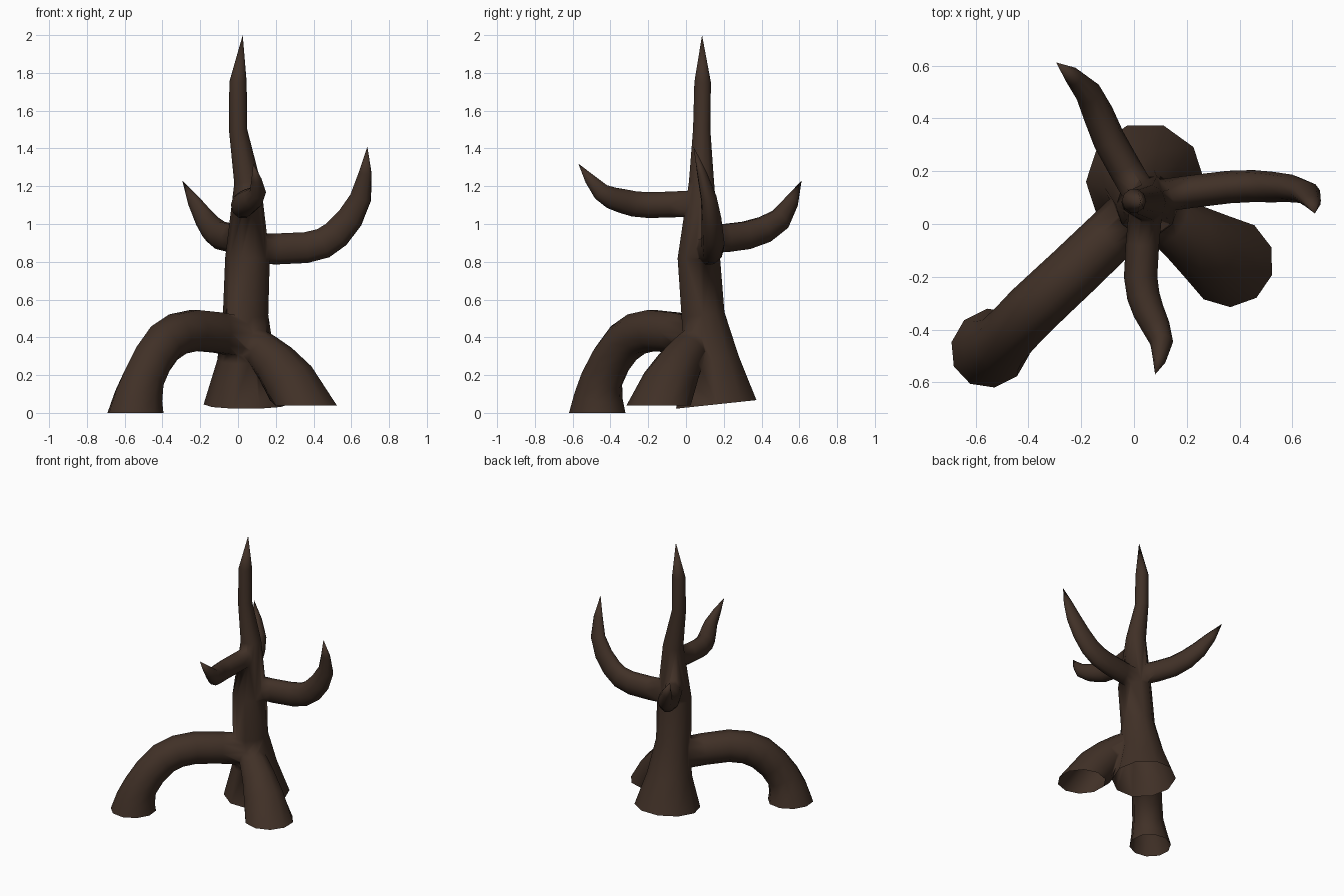
import bpy, bmesh, math
from mathutils import Vector

if "Cube" in bpy.data.objects:
    bpy.data.objects.remove(bpy.data.objects["Cube"])

bark = bpy.data.materials.new("dark_bark")
bark.diffuse_color = (0.052, 0.030, 0.020, 1)
bark.use_nodes = True
bark.node_tree.nodes["Principled BSDF"].inputs["Base Color"].default_value = bark.diffuse_color
SIDES = 10


def smooth_path(pts, steps):
    """Catmull-Rom curve through the control points."""
    P = [Vector(p) for p in pts]
    P = [2 * P[0] - P[1]] + P + [2 * P[-1] - P[-2]]
    out = []
    for a, b, c, d in zip(P, P[1:], P[2:], P[3:]):
        for k in range(steps):
            t = k / steps
            out.append(b + (c - a) * (t / 2) + (2 * a - 5 * b + 4 * c - d) * (t * t / 2)
                       + (3 * b - a - 3 * c + d) * (t ** 3 / 2))
    return out + [P[-2]]


def limb(name, pts, radius=None, across=1.0, steps=2, side=None, foot=False):
    """Tube along a path. Points carry their radius, or a radius tapers to a tip."""
    path = smooth_path(pts, steps)
    P = [p.to_3d() if len(p) == 4 else p for p in path]
    P = [Vector((p[0], p[1], p[2])) for p in path]
    last = len(P) - 1
    R = [radius * (1 - (i / last) ** 4) if radius else path[i][3] for i in range(last + 1)]
    d = P[-1] - P[0]
    side = Vector(side) if side else Vector((-d.y, d.x, 0)).normalized()
    bm = bmesh.new()
    rings = []
    for i, p in enumerate(P):
        if R[i] < 0.001:
            rings.append([bm.verts.new(p)])
            continue
        t = (P[min(i + 1, last)] - P[max(i - 1, 0)]).normalized()
        if foot and i == last:
            t = Vector((0, 0, -1))
        u = (side - t * side.dot(t)).normalized()
        v = t.cross(u)
        rings.append([bm.verts.new(p + (u * across * math.cos(a) + v * math.sin(a)) * R[i])
                      for a in (math.tau * k / SIDES for k in range(SIDES))])
    for a, b in zip(rings, rings[1:]):
        for k in range(SIDES):
            m = (k + 1) % SIDES
            bm.faces.new((a[k], a[m], b[0]) if len(b) == 1 else (a[k], a[m], b[m], b[k]))
    bm.faces.new(rings[0])
    if len(rings[-1]) > 1:
        bm.faces.new(rings[-1])
    bmesh.ops.recalc_face_normals(bm, faces=bm.faces)
    me = bpy.data.meshes.new(name)
    bm.to_mesh(me)
    bm.free()
    me.materials.append(bark)
    ob = bpy.data.objects.new(name, me)
    bpy.context.collection.objects.link(ob)
    return ob


# trunk with flared base and pointed top
trunk = limb("tree", [
    (0.043, 0.16, 0.045, 0.225), (0.043, 0.135, 0.28, 0.153), (0.04, 0.09, 0.52, 0.12),
    (0.05, 0.068, 0.82, 0.118), (0.05, 0.082, 1.22, 0.07), (0, 0.083, 1.5, 0.048),
    (0, 0.088, 1.75, 0.046), (0.025, 0.085, 2, 0)], steps=1, side=(1, 0, 0))

# roots
arch = limb("arched_root", [
    (0.03, 0.07, 0.40, 0.11), (-0.23, -0.18, 0.437, 0.113), (-0.39, -0.33, 0.37, 0.115),
    (-0.5, -0.445, 0.18, 0.118), (-0.543, -0.47, 0, 0.157)], across=0.93, foot=True)
short = limb("short_root", [
    (0.06, 0.06, 0.38, 0.09), (0.2, -0.035, 0.26, 0.12), (0.36, -0.145, 0.04, 0.17)], foot=True)

# branches
right = limb("right_branch", [
    (0.05, 0.10, 0.87), (0.36, 0.14, 0.875), (0.52, 0.14, 0.945),
    (0.65, 0.12, 1.14), (0.685, 0.04, 1.41)], radius=0.086, across=0.72)
front = limb("front_branch", [
    (0.045, 0.06, 1.11), (0.025, -0.2, 1.1), (0.055, -0.33, 1.12),
    (0.105, -0.45, 1.17), (0.08, -0.57, 1.32)], radius=0.072, across=0.88)
back = limb("back_branch", [
    (0.03, 0.10, 0.92), (-0.095, 0.32, 0.94), (-0.175, 0.5, 1.025),
    (-0.295, 0.612, 1.23)], radius=0.078, across=0.8)

# fuse every limb into the trunk
bpy.context.view_layer.objects.active = trunk
for ob in (arch, short, right, front, back):
    mod = trunk.modifiers.new("fuse", 'BOOLEAN')
    mod.operation, mod.solver, mod.object = 'UNION', 'EXACT', ob
    bpy.ops.object.modifier_apply(modifier=mod.name)
    bpy.data.objects.remove(ob)

# open undersides of the feet, smooth bark
bm = bmesh.new()
bm.from_mesh(trunk.data)
bmesh.ops.remove_doubles(bm, verts=bm.verts, dist=0.004)
bm.normal_update()
bmesh.ops.delete(bm, geom=[f for f in bm.faces if f.normal.z < -0.95
                           and f.calc_center_median().z < 0.06], context='FACES')
for f in bm.faces:
    f.smooth = True
    f.material_index = 0
bm.to_mesh(trunk.data)
bm.free()
